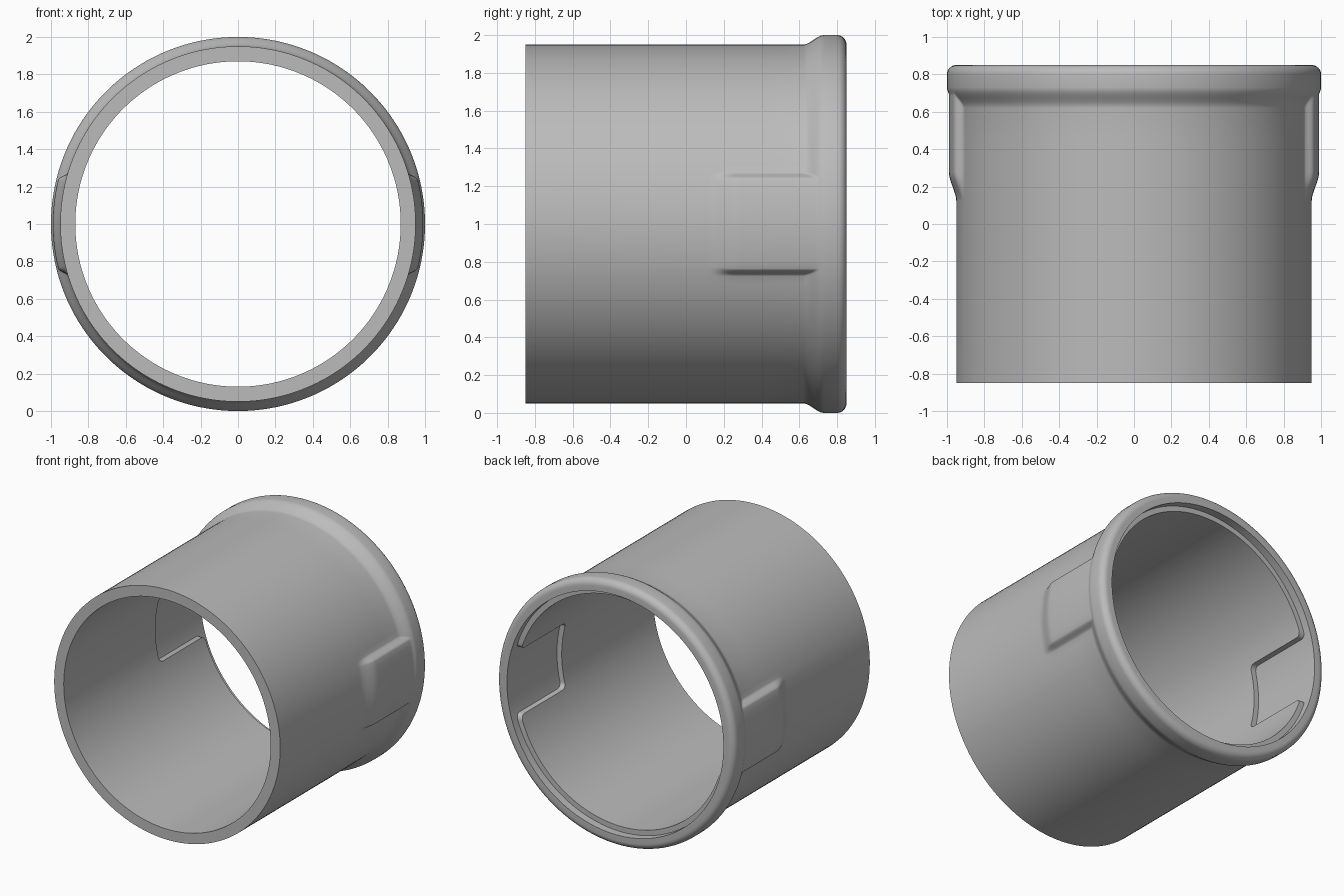
import bpy, bmesh, math

cube = bpy.data.objects.get("Cube")
if cube:
    bpy.data.objects.remove(cube)

grey = bpy.data.materials.new("plain_grey")
grey.use_nodes = True
grey.diffuse_color = (0.5, 0.5, 0.5, 1)
grey.node_tree.nodes["Principled BSDF"].inputs["Base Color"].default_value = (0.5, 0.5, 0.5, 1)

LENGTH, WALL_IN, WALL_OUT, RECESS = 0.85, 0.87, 0.95, 0.91


def step(a, b, v):
    t = min(1, max(0, (v - a) / (b - a)))
    return t * t * (3 - 2 * t)


def outer_radius(y, angle):
    """Tube wall with a swollen rim and a raised pad on each side."""
    rim = 0.05 * step(0.62, 0.73, y)
    side = math.asin(min(1, abs(math.sin(angle))))
    pad = 0.04 * step(0.12, 0.28, y) * (1 - step(0.24, 0.295, side))
    return WALL_OUT + max(rim, pad)


def spread(a, b, n):
    return [a + (b - a) * i / n for i in range(n)]


def make_object(name, bm):
    bmesh.ops.recalc_face_normals(bm, faces=bm.faces)
    mesh = bpy.data.meshes.new(name)
    bm.to_mesh(mesh)
    bm.free()
    mesh.materials.append(grey)
    obj = bpy.data.objects.new(name, mesh)
    bpy.context.collection.objects.link(obj)
    return obj


def apply_boolean(obj, cutter, operation):
    mod = obj.modifiers.new("cut", "BOOLEAN")
    mod.object, mod.operation, mod.solver = cutter, operation, "EXACT"
    bpy.context.view_layer.objects.active = obj
    bpy.ops.object.modifier_apply(modifier=mod.name)
    bpy.data.objects.remove(cutter)


# Angles, denser along the pad flanks, mirrored to a full turn
quarter = spread(0, 0.24, 6) + spread(0.24, 0.295, 8) + spread(0.295, math.pi / 2, 30)
half = quarter + [math.pi / 2] + [math.pi - a for a in reversed(quarter[1:])]
angles = half + [a + math.pi for a in half]

# Lengthwise stations along the outside, then the rounded rim edge
stations = [-LENGTH] + spread(0.12, 0.28, 10) + [0.28, 0.45] + spread(0.62, 0.73, 10) + [0.73]
rings = [[(outer_radius(y, a), y) for a in angles] for y in stations]
ROUND = 0.05
for i in range(9):
    t = i / 8 * math.pi / 2
    r, y = 1 - ROUND + ROUND * math.cos(t), LENGTH - ROUND + ROUND * math.sin(t)
    rings.append([(r, y)] * len(angles))
for y in (LENGTH, -LENGTH):
    rings.append([(WALL_IN, y)] * len(angles))

# Sleeve body
bm = bmesh.new()
verts = [[bm.verts.new((r * math.cos(a), y, 1 + r * math.sin(a)))
          for a, (r, y) in zip(angles, ring)] for ring in rings]
count = len(angles)
for i, ring in enumerate(verts):
    after = verts[(i + 1) % len(verts)]
    for j in range(count):
        k = (j + 1) % count
        bm.faces.new((ring[j], ring[k], after[k], after[j]))
sleeve = make_object("sleeve", bm)

# Recess cutter: a round plug trimmed to a T outline (rim step plus side pockets)
bm = bmesh.new()
loops = [[bm.verts.new((RECESS * math.cos(a), y, 1 + RECESS * math.sin(a))) for a in angles]
         for y in (0, 0.92)]
for j in range(count):
    k = (j + 1) % count
    bm.faces.new((loops[0][j], loops[0][k], loops[1][k], loops[1][j]))
for loop in loops:
    bm.faces.new(loop)
plug = make_object("recess_plug", bm)

bm = bmesh.new()
side = [(0.25, 0.25), (0.79, 0.25), (0.79, 1.2), (1.0, 1.2)]
outline = side + [(y, -z) for y, z in reversed(side)]
face = bm.faces.new([bm.verts.new((-1.2, y, 1 + z)) for y, z in outline])
extruded = bmesh.ops.extrude_face_region(bm, geom=[face])["geom"]
bmesh.ops.translate(bm, vec=(2.4, 0, 0),
                    verts=[g for g in extruded if isinstance(g, bmesh.types.BMVert)])
corners = [e for e in bm.edges if abs(e.verts[0].co.x - e.verts[1].co.x) > 1]
bmesh.ops.bevel(bm, geom=corners, offset=0.04, segments=5, profile=0.5, affect="EDGES")
outline_block = make_object("recess_outline", bm)

apply_boolean(plug, outline_block, "INTERSECT")
apply_boolean(sleeve, plug, "DIFFERENCE")

# Smooth curves, crisp edges
bpy.ops.object.select_all(action="DESELECT")
sleeve.select_set(True)
bpy.context.view_layer.objects.active = sleeve
bpy.ops.object.shade_smooth_by_angle(angle=math.radians(35))
